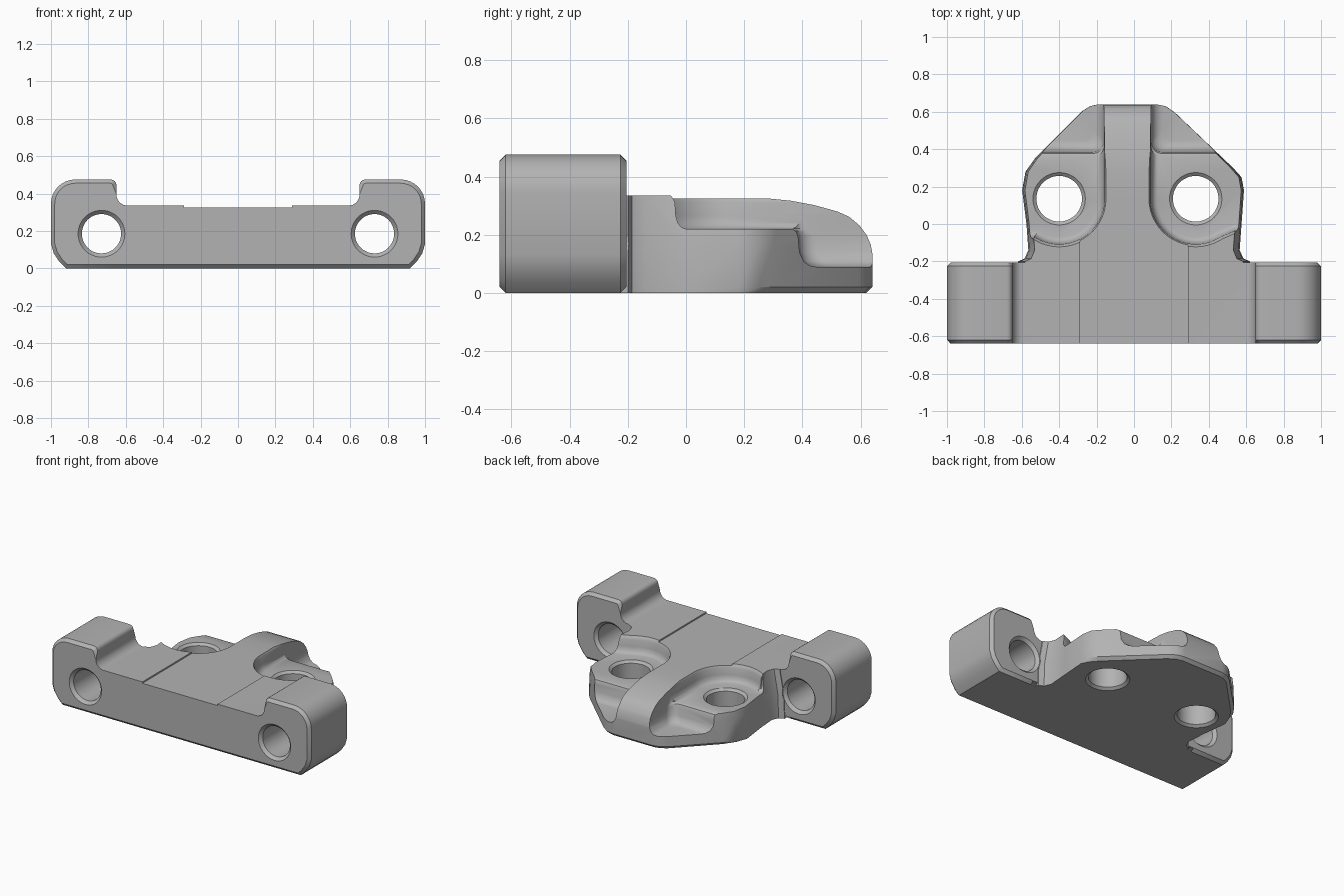
import bpy, bmesh
from math import sin, cos, radians, pi

if "Cube" in bpy.data.objects:
    bpy.data.objects.remove(bpy.data.objects["Cube"])

steel = bpy.data.materials.new("plain_grey")
steel.use_nodes = True
grey = (0.45, 0.45, 0.45, 1)
steel.diffuse_color = grey
steel.node_tree.nodes["Principled BSDF"].inputs["Base Color"].default_value = grey


def loft(name, rings, chamfer=None, width=0.02):
    """Closed solid through a list of matching rings of 3D points."""
    bm = bmesh.new()
    loops = [[bm.verts.new(p) for p in ring] for ring in rings]
    for a, b in zip(loops, loops[1:]):
        for i in range(len(a)):
            j = (i + 1) % len(a)
            bm.faces.new((a[i], a[j], b[j], b[i]))
    bm.faces.new(loops[0][::-1])
    bm.faces.new(loops[-1])
    bmesh.ops.recalc_face_normals(bm, faces=bm.faces)
    if chamfer:
        edges = [e for e in bm.edges if chamfer(*[v.co for v in e.verts])]
        bmesh.ops.bevel(bm, geom=edges, offset=width, segments=1, affect='EDGES')
    mesh = bpy.data.meshes.new(name)
    bm.to_mesh(mesh)
    bm.free()
    mesh.materials.append(steel)
    ob = bpy.data.objects.new(name, mesh)
    bpy.context.collection.objects.link(ob)
    return ob


def combine(base, tool, operation):
    """Apply a boolean and remove the tool object."""
    tool.hide_render = True
    mod = base.modifiers.new("combine", 'BOOLEAN')
    mod.operation, mod.solver, mod.object = operation, 'EXACT', tool
    bpy.context.view_layer.objects.active = base
    bpy.ops.object.modifier_apply(modifier=mod.name)
    bpy.data.objects.remove(tool)


def arc(cx, cy, r, start, end, steps=8):
    angles = [radians(start + (end - start) * i / steps) for i in range(steps + 1)]
    return [(cx + r * cos(a), cy + r * sin(a)) for a in angles]


def circle(r, n=48):
    return [(r * cos(2 * pi * i / n), r * sin(2 * pi * i / n)) for i in range(n)]


# Front bar with a raised ear at each end
half = [(0.66, 0), (0.92, 0), (0.955, 0.035), (0.985, 0.08), (1, 0.13)]
half += arc(0.87, 0.345, 0.13, 0, 90)
half += arc(0.68, 0.445, 0.03, 90, 180, 4)
half += arc(0.59, 0.395, 0.06, 0, -90)
profile = half + [(-x, z) for x, z in reversed(half)]


def ear_edge(a, b):
    if abs(a.y - b.y) > 0.01:
        return False
    outer = min(abs(a.x), abs(b.x)) > 0.659 and a.x * b.x > 0
    upper = min(a.z, b.z) > 0.44
    return outer or upper or (a.y < -0.5 and max(a.z, b.z) < 0.01)


bracket = loft("mounting_bracket",
               [[(x, y, z) for x, z in profile] for y in (-0.64, -0.205)], ear_edge)

# Rear plate: tapered outline, drafted walls, chamfered underside
outline = [(0.62, -0.3), (0.62, -0.2), (0.585, -0.185), (0.565, -0.14), (0.575, 0),
           (0.588, 0.18), (0.575, 0.25), (0.53, 0.3), (0.22, 0.595), (0.17, 0.63),
           (0.12, 0.64), (-0.19, 0.64), (-0.235, 0.63), (-0.275, 0.605), (-0.53, 0.35),
           (-0.58, 0.28), (-0.598, 0.18), (-0.575, 0), (-0.565, -0.14), (-0.585, -0.185),
           (-0.62, -0.2), (-0.62, -0.3)]


def plate_ring(z, scale, chamfer):
    ring = []
    for x, y in outline:
        back = chamfer if y > 0.2 else 0
        ring.append((x * scale * (1 - back), y - back, z))
    return ring


plate = loft("rear_plate", [plate_ring(0, 1, 0.02), plate_ring(0.02, 1, 0),
                            plate_ring(0.17, 0.99, 0), plate_ring(0.335, 0.94, 0)])

# Rounded fall of the spine toward the back
fall = [(-0.4, -0.1), (-0.4, 0.335), (0.1, 0.335), (0.28, 0.325), (0.36, 0.317),
        (0.44, 0.302), (0.52, 0.28), (0.56, 0.262), (0.595, 0.233), (0.62, 0.2),
        (0.635, 0.165), (0.641, 0.13), (0.641, -0.1)]
combine(plate, loft("fall", [[(x, y, z) for y, z in fall] for x in (-1, 1)]), 'INTERSECT')
combine(bracket, plate, 'UNION')

# Shallow channel along the middle
channel = [(-0.29, 0.325), (0.29, 0.325), (0.29, 0.6), (-0.29, 0.6)]
combine(bracket, loft("channel", [[(x, y, z) for x, z in channel] for y in (-1, 1)]),
        'DIFFERENCE')

# Bolt pads, low rear ledges and vertical bolt holes on each side of the spine
for side, cx, lip in ((1, 0.33, -0.035), (-1, -0.4, -0.075)):
    cx *= side

    def pad_ring(z, r):
        pts = [(cx - r, 0.9)] + arc(cx, 0.135, r, 180, 303, 20)
        pts += [(0.535, lip + 0.24 - r), (0.9, lip + 0.24 - r), (0.9, 0.9)]
        return [(side * x, y, z) for x, y in pts]

    def ledge_ring(z, ex, ey):
        x0, y0 = cx - 0.24 + ex, 0.385 + ey
        pts = [(x0, 0.9)] + arc(x0 + 0.06, y0 + 0.06, 0.06, 180, 270)
        pts += [(0.9, y0), (0.9, 0.9)]
        return [(side * x, y, z) for x, y in pts]

    pad = [pad_ring(z, r) for z, r in ((0.22, 0.205), (0.225, 0.22), (0.24, 0.233),
                                       (0.265, 0.24), (0.312, 0.243), (0.325, 0.25),
                                       (0.36, 0.275))]
    ledge = [ledge_ring(*v) for v in ((0.09, 0.06, 0.06), (0.094, 0.04, 0.04),
                                      (0.108, 0.02, 0.02), (0.14, 0.004, 0.005),
                                      (0.195, 0.001, 0), (0.213, 0, -0.008),
                                      (0.222, 0, -0.025), (0.4, 0, -0.025))]
    hole = [[(side * cx + x, 0.135 + y, z) for x, y in circle(r)]
            for z, r in ((-0.02, 0.14), (0, 0.14), (0.015, 0.122),
                         (0.205, 0.122), (0.22, 0.14), (0.3, 0.14))]
    for name, rings in (("pad", pad), ("ledge", ledge), ("hole", hole)):
        combine(bracket, loft(name, rings), 'DIFFERENCE')

    # Horizontal hole through the ear
    bore = [[(side * 0.73 + x, y, 0.185 + z) for x, z in circle(r)]
            for y, r in ((-0.7, 0.125), (-0.64, 0.125), (-0.62, 0.105),
                         (-0.225, 0.105), (-0.205, 0.125), (-0.18, 0.125))]
    combine(bracket, loft("bore", bore), 'DIFFERENCE')

# Smooth rounded areas, crisp edges
bpy.ops.object.select_all(action='DESELECT')
bracket.select_set(True)
bpy.context.view_layer.objects.active = bracket
bpy.ops.object.shade_smooth_by_angle(angle=radians(32))
